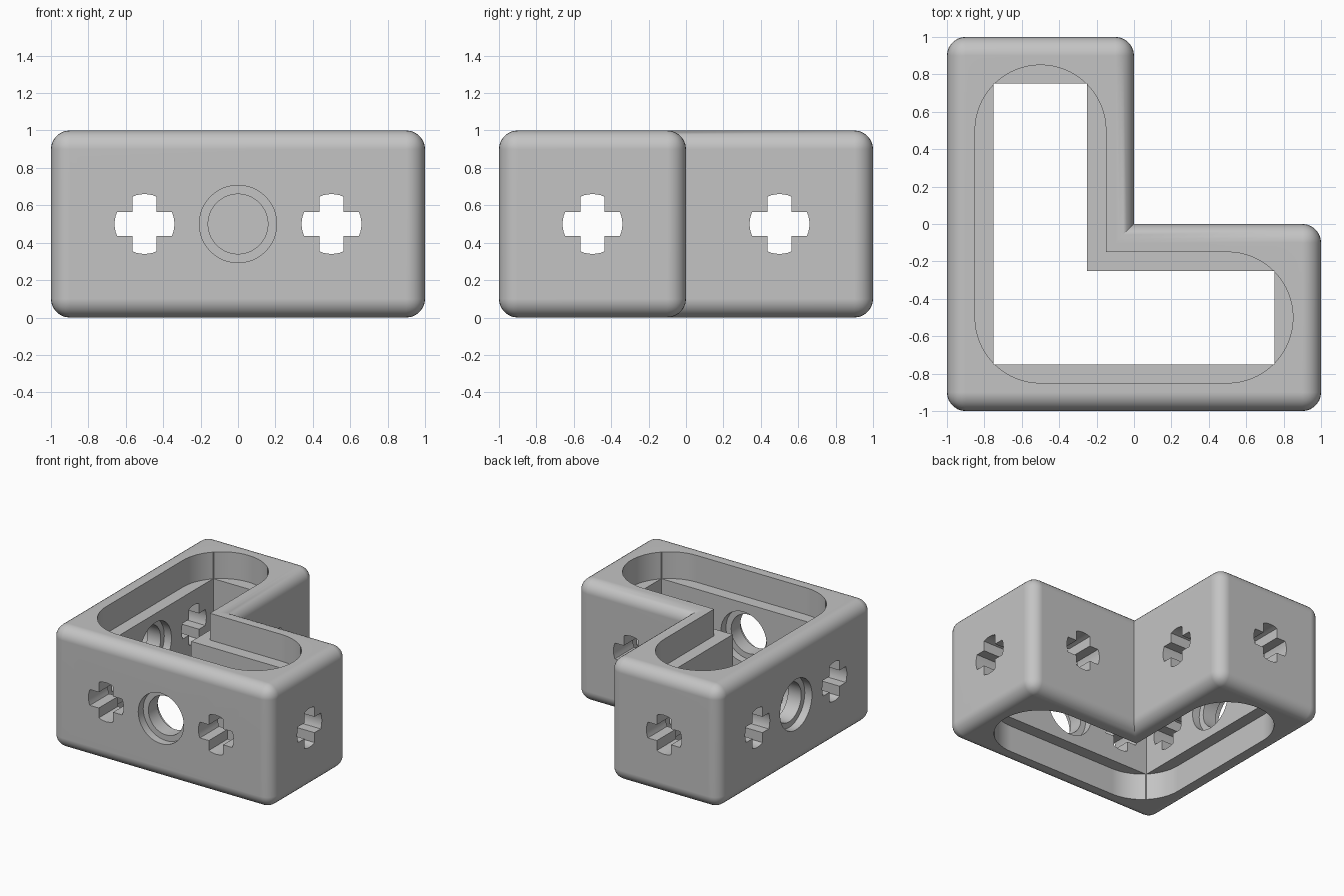
import bpy, bmesh
from math import sin, cos, pi, asin, radians

cube = bpy.data.objects.get("Cube")
if cube:
    bpy.data.objects.remove(cube, do_unlink=True)

grey = bpy.data.materials.new("plain grey")
grey.use_nodes = True
colour = (0.55, 0.55, 0.55, 1)
grey.diffuse_color = colour
grey.node_tree.nodes["Principled BSDF"].inputs["Base Color"].default_value = colour


def arc(cx, cy, r, a0, a1, n):
    return [(cx + r * cos(a0 + (a1 - a0) * i / n), cy + r * sin(a0 + (a1 - a0) * i / n))
            for i in range(n + 1)]


def prism(name, outline, start, end, axis="Z"):
    """Extrude a 2D outline along an axis between two positions."""
    place = {"X": lambda u, v, t: (t, u, v),
             "Y": lambda u, v, t: (u, t, v),
             "Z": lambda u, v, t: (u, v, t)}[axis]
    bm = bmesh.new()
    low = [bm.verts.new(place(u, v, start)) for u, v in outline]
    high = [bm.verts.new(place(u, v, end)) for u, v in outline]
    bm.faces.new(low)
    bm.faces.new(high)
    for i in range(len(low)):
        j = (i + 1) % len(low)
        bm.faces.new((low[i], low[j], high[j], high[i]))
    bmesh.ops.recalc_face_normals(bm, faces=bm.faces)
    mesh = bpy.data.meshes.new(name)
    bm.to_mesh(mesh)
    bm.free()
    mesh.materials.append(grey)
    obj = bpy.data.objects.new(name, mesh)
    bpy.context.collection.objects.link(obj)
    return obj


def elbow(far, near):
    """L-shaped outline reaching to +-far, with its inner corner at near."""
    return [(-far, -far), (far, -far), (far, near), (near, near), (near, far), (-far, far)]


# Elbow block with rounded outer edges and a sharp inner corner
block = prism("elbow_block", elbow(1, 0), 0, 1)
bm = bmesh.new()
bm.from_mesh(block.data)
outer = [e for e in bm.edges if any(abs(v.co.x) + abs(v.co.y) > 0.01 for v in e.verts)]
bmesh.ops.bevel(bm, geom=outer, offset=0.1, segments=7, profile=0.5,
                affect="EDGES", clamp_overlap=False)
bm.to_mesh(block.data)
bm.free()

bpy.context.view_layer.objects.active = block
block.select_set(True)


def cut(cutter):
    cutter.hide_render = True
    mod = block.modifiers.new("cut", "BOOLEAN")
    mod.operation = "DIFFERENCE"
    mod.solver = "EXACT"
    mod.object = cutter
    bpy.ops.object.modifier_apply(modifier=mod.name)
    bpy.data.objects.remove(cutter, do_unlink=True)


# Straight opening through the middle
cut(prism("opening_cutter", elbow(0.75, -0.25), -0.2, 1.2))

# Wider rounded recess at the top and the bottom
recess = (arc(-0.5, 0.5, 0.35, 0, pi, 32)
          + arc(-0.5, -0.5, 0.35, pi, 1.5 * pi, 16)
          + arc(0.5, -0.5, 0.35, 1.5 * pi, 2.5 * pi, 32)
          + [(-0.15, -0.15)])
depth = 0.22
cut(prism("top_recess_cutter", recess, 1 - depth, 1.2))
cut(prism("bottom_recess_cutter", recess, -0.2, depth))

# Cross-shaped axle holes along both directions
half, radius = 0.065, 0.16
tip = asin(half / radius)
for axis in "XY":
    for side in (-0.5, 0.5):
        cross = []
        for k in range(4):
            a = k * pi / 2
            cross += arc(0, 0, radius, a - tip, a + tip, 6)
            d = half * 2 ** 0.5
            cross.append((d * cos(a + pi / 4), d * sin(a + pi / 4)))
        cross = [(u + side, v + 0.5) for u, v in cross]
        cut(prism("axle_hole_cutter", cross, -1.2, 1.2, axis))

# Round pin holes with a shallow wider rim on each side of the wall
rim = 0.065
for axis in "XY":
    for r, start, end in ((0.16, -1.2, -0.6),
                          (0.207, -1.2, -1 + rim),
                          (0.207, -0.75 - rim, -0.6)):
        circle = arc(0, 0.5, r, 0, 2 * pi, 48)[:-1]
        cut(prism("pin_hole_cutter", circle, start, end, axis))

# Smooth the curves, keep flat faces flat and edges sharp
bpy.ops.object.shade_smooth_by_angle(angle=radians(30))
weighted = block.modifiers.new("flat_faces", "WEIGHTED_NORMAL")
weighted.keep_sharp = True
